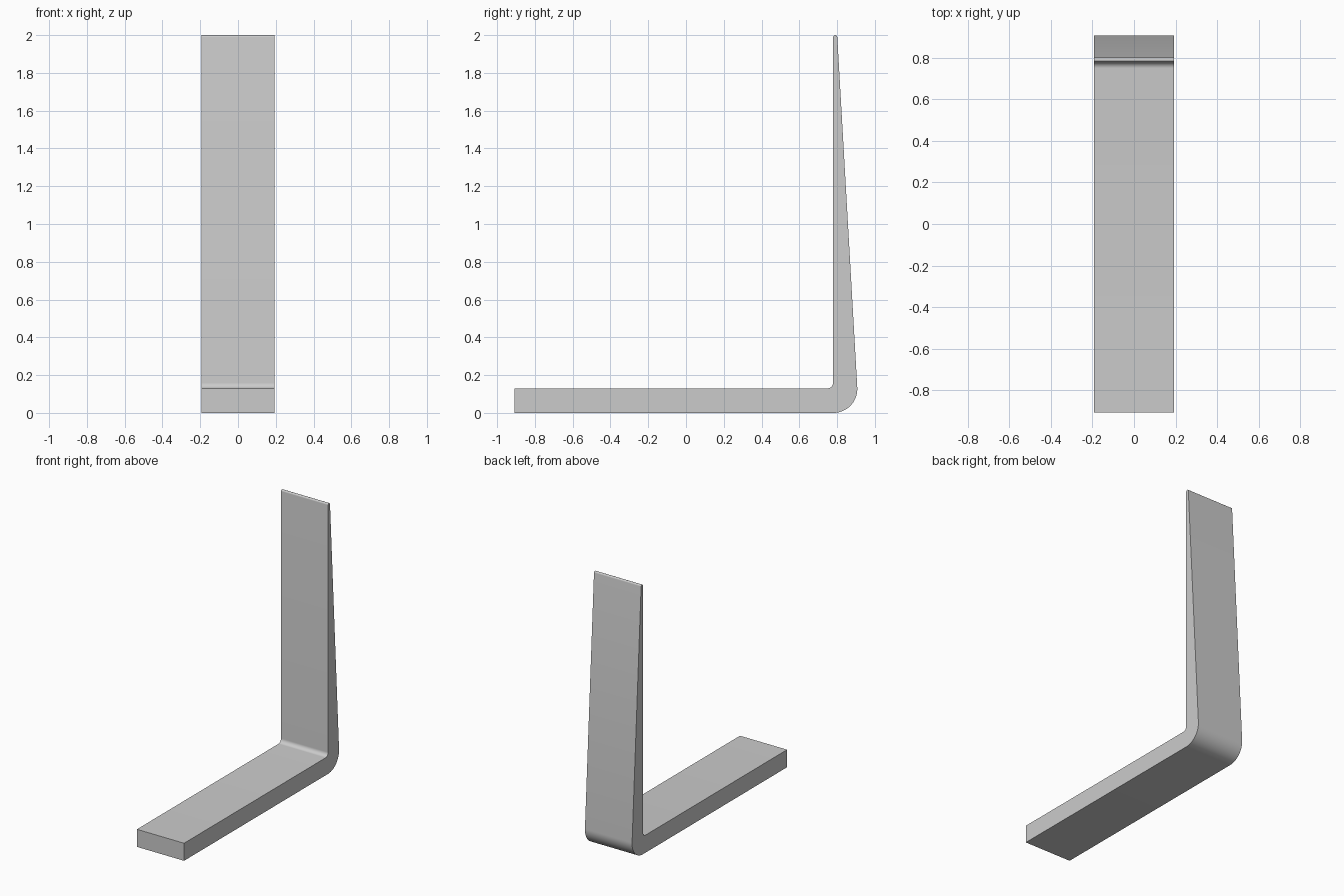
import bpy, bmesh
from math import sin, cos, radians

if "Cube" in bpy.data.objects:
    bpy.data.objects.remove(bpy.data.objects["Cube"])

HALF_WIDTH = 0.193


def arc(cy, cz, r, start, end, steps):
    """Points on an arc in the y-z plane, angles in degrees."""
    angles = [radians(start + (end - start) * i / steps) for i in range(steps + 1)]
    return [(cy + r * cos(a), cz + r * sin(a)) for a in angles]


# Side profile: flat foot, rounded heel, tapering upright, inner fillet
profile = [(-0.907, 0.0)]
profile += arc(0.78, 0.127, 0.127, -90, 3.3, 20)
profile += arc(0.79, 1.989, 0.011, 3.3, 180, 10)
profile += arc(0.749, 0.16, 0.03, 0, -90, 10)
profile += [(-0.907, 0.13)]

# Extrude the profile across the width
bm = bmesh.new()
face = bm.faces.new([bm.verts.new((-HALF_WIDTH, y, z)) for y, z in profile])
extruded = bmesh.ops.extrude_face_region(bm, geom=[face])["geom"]
bmesh.ops.translate(bm, vec=(2 * HALF_WIDTH, 0, 0),
                    verts=[v for v in extruded if isinstance(v, bmesh.types.BMVert)])
bmesh.ops.recalc_face_normals(bm, faces=bm.faces[:])

mesh = bpy.data.meshes.new("angle_bracket")
bm.to_mesh(mesh)
bm.free()
bracket = bpy.data.objects.new("angle_bracket", mesh)
bpy.context.collection.objects.link(bracket)

# Smooth bends, crisp edges
bpy.context.view_layer.objects.active = bracket
bracket.select_set(True)
bpy.ops.object.shade_smooth_by_angle(angle=radians(30))
